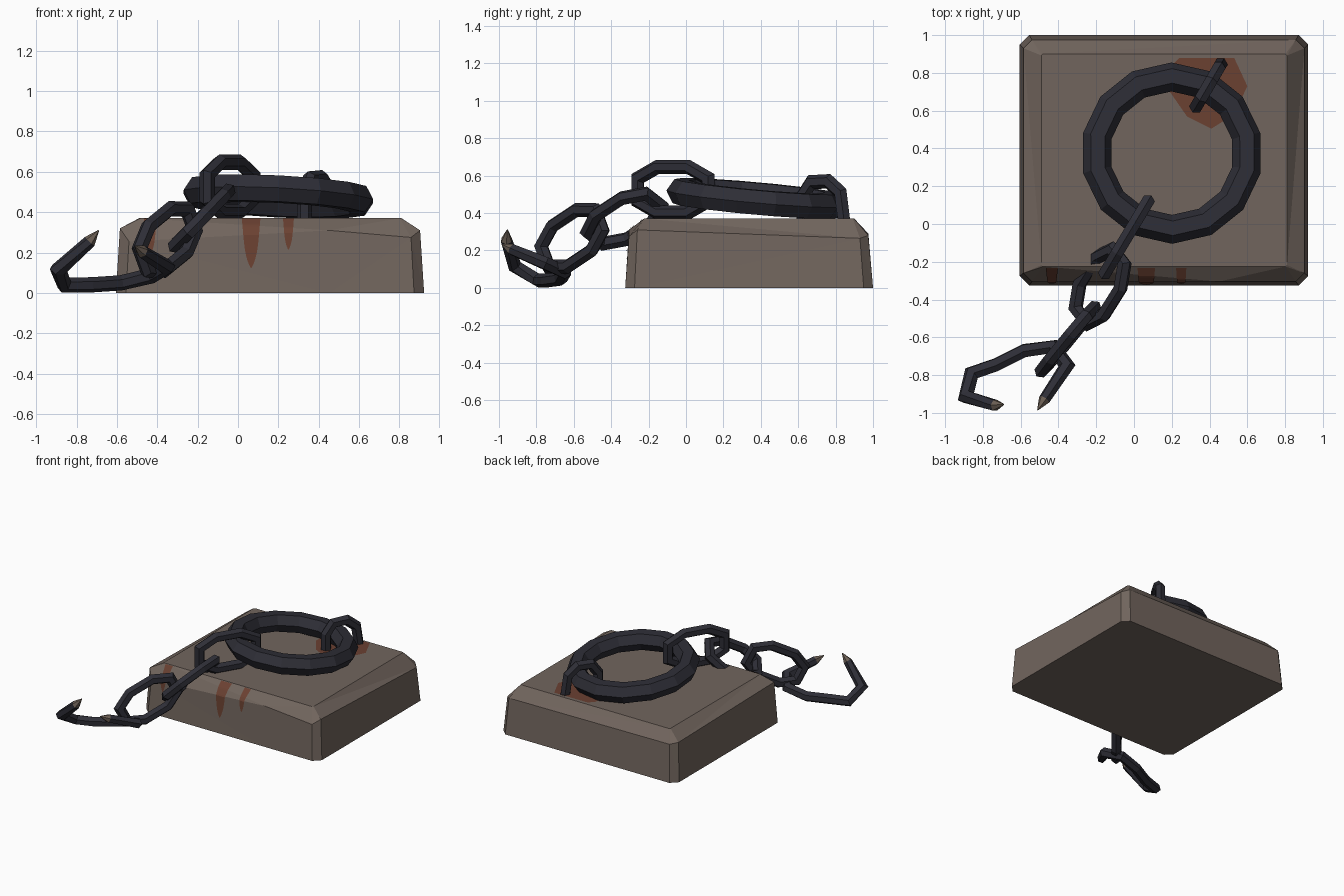
import bpy, bmesh, math
from mathutils import Vector
from mathutils.bvhtree import BVHTree

cube = bpy.data.objects.get("Cube")
if cube:
    bpy.data.objects.remove(cube, do_unlink=True)


def material(name, rgb):
    m = bpy.data.materials.new(name)
    m.use_nodes = True
    m.diffuse_color = (*rgb, 1)
    m.node_tree.nodes["Principled BSDF"].inputs["Base Color"].default_value = (*rgb, 1)
    return m


STONE = material("stone", (0.165, 0.13, 0.11))
IRON = material("dark_iron", (0.027, 0.027, 0.037))
RUST = material("rust", (0.145, 0.052, 0.031))
WORN = material("worn_metal", (0.15, 0.115, 0.09))


def finish(name, bm, *mats, fix_normals=True):
    if fix_normals:
        bmesh.ops.recalc_face_normals(bm, faces=bm.faces)
    mesh = bpy.data.meshes.new(name)
    bm.to_mesh(mesh)
    bm.free()
    for m in mats:
        mesh.materials.append(m)
    ob = bpy.data.objects.new(name, mesh)
    bpy.context.collection.objects.link(ob)
    return ob


def tube(name, pts, radii, normal, closed=False, tips=False):
    """Six-sided bar with mitred bends; ridges face along the bend plane."""
    pts = [Vector(p) for p in pts]
    count, sides = len(pts), 6
    if not isinstance(radii, list):
        radii = [radii] * count
    bm = bmesh.new()
    rings = []
    for i, p in enumerate(pts):
        before = pts[i - 1] if closed or i else None
        after = pts[(i + 1) % count] if closed or i < count - 1 else None
        d_in = (p - before).normalized() if before else (after - p).normalized()
        d_out = (after - p).normalized() if after else d_in
        t = (d_in + d_out).normalized()
        n = Vector(normal)
        n = (n - t * n.dot(t)).normalized()
        side = t.cross(n)
        mitre = 1 / max(t.dot(d_in), 0.7)
        ring = []
        for k in range(sides):
            a = math.tau * k / sides
            ring.append(bm.verts.new(p + radii[i] * (side * math.cos(a) * mitre + n * math.sin(a))))
        rings.append(ring)
    spans = count if closed else count - 1
    for i in range(spans):
        a, b = rings[i], rings[(i + 1) % count]
        for k in range(sides):
            j = (k + 1) % sides
            f = bm.faces.new((a[k], a[j], b[j], b[k]))
            f.material_index = int(tips and i in (0, spans - 1))
    if not closed:
        bm.faces.new(rings[0])
        bm.faces.new(rings[-1])
    return finish(name, bm, IRON, *([WORN] if tips else []))


def chain_link(name, centre, along, normal, half_len=0.21, half_wide=0.122):
    c, u, n = Vector(centre), Vector(along).normalized(), Vector(normal)
    n = (n - u * n.dot(u)).normalized()
    v = n.cross(u)
    quarter = [(half_len, 0.06), (0.095, half_wide)]
    outline = quarter + [(-a, b) for a, b in quarter[::-1]]
    outline += [(-a, -b) for a, b in outline]
    tube(name, [c + u * a + v * b for a, b in outline], 0.038, n, closed=True)


# Stone block: chamfered corners and an uneven sloping top edge
def outline(x0, x1, y0, y1, c, mid):
    return [(x0 + c, y0), (mid, y0), (x1 - c, y0), (x1, y0 + c), (x1, y1 - c),
            (x1 - c, y1), (x0 + c, y1), (x0, y1 - c), (x0, y0 + c)]


TOP = 0.37
fold = [0.255, 0.31, 0.275, 0.31, 0.265, 0.28, 0.29, 0.30, 0.32]
base = outline(-0.605, 0.922, -0.325, 1.0, 0.05, 0.45)
shoulder = outline(-0.585, 0.902, -0.305, 0.975, 0.045, 0.45)
crown = outline(-0.49, 0.81, -0.225, 0.9, 0.008, 0.45)
bm = bmesh.new()
loops = [[bm.verts.new((x, y, z)) for (x, y), z in zip(ring, heights)]
         for ring, heights in ((base, [0] * 9), (shoulder, fold), (crown, [TOP] * 9))]
for lo, hi in zip(loops, loops[1:]):
    for i in range(9):
        j = (i + 1) % 9
        bm.faces.new((lo[i], lo[j], hi[j], hi[i]))
bm.faces.new(loops[0][::-1])
bm.faces.new(loops[-1])
bmesh.ops.recalc_face_normals(bm, faces=bm.faces)
bmesh.ops.triangulate(bm, faces=bm.faces)
surface = BVHTree.FromBMesh(bm)
finish("stone_block", bm, STONE)

# Rust stain around the staple
bm = bmesh.new()
stain = [(0.20, 0.84), (0.19, 0.70), (0.28, 0.57), (0.41, 0.505), (0.53, 0.58),
         (0.60, 0.73), (0.53, 0.88), (0.24, 0.88)]
bm.faces.new([bm.verts.new((x, y, TOP + 0.004)) for x, y in stain])
finish("rust_stain", bm, RUST, fix_normals=False)

# Rust drips running down the front
def drip(name, x, half, bottom, rows=24):
    bm = bmesh.new()
    previous = None
    for r in range(rows + 1):
        t = r / rows
        z = TOP - 0.002 + (bottom - TOP) * t
        w = half * max(1 - 0.45 * t - 0.5 * t ** 5, 0.05)
        row = []
        for px in (x - w, x + w):
            hit = surface.ray_cast(Vector((px, -2, z)), Vector((0, 1, 0)))[0]
            row.append(bm.verts.new(hit - Vector((0, 0.006, -0.001))))
        if previous:
            bm.faces.new((previous[0], row[0], row[1], previous[1]))
        previous = row
    finish(name, bm, RUST, fix_normals=False)


drip("rust_drip_centre", 0.065, 0.046, 0.125)
drip("rust_drip_left", 0.25, 0.027, 0.215)
drip("rust_drip_right", -0.435, 0.032, 0.19)

# Large tilted ring
tilt = Vector((0.05, 0.09, 1)).normalized()
ax = Vector((1, 0, -0.05)).normalized()
ay = tilt.cross(ax)
middle = Vector((0.2, 0.375, 0.478))
steps = [math.tau * (i + 0.5) / 14 for i in range(14)]
tube("large_ring", [middle + 0.405 * (ax * math.cos(a) + ay * math.sin(a)) for a in steps],
     0.075, tilt, closed=True)

# Staple holding the ring to the block
foot, across = Vector((0.395, 0.735, 0)), Vector((0.5, 0.86, 0)).normalized()
arch = [(-0.13, 0.34), (-0.13, 0.49), (-0.075, 0.565), (0.03, 0.57), (0.105, 0.51), (0.13, 0.34)]
tube("ring_staple", [foot + across * s + Vector((0, 0, z)) for s, z in arch],
     0.038, across.cross(Vector((0, 0, 1))))

# Chain
chain_link("upper_link", (-0.04, -0.07, 0.525), (0.25, 0.42, 0), (0.86, -0.5, 0), 0.22)
chain_link("middle_link", (-0.18, -0.33, 0.37), (-0.22, -0.35, -0.23), (0.7, 0, -0.7))
chain_link("lower_link", (-0.35, -0.61, 0.265), (-0.27, -0.33, -0.22), (0.77, -0.63, 0.05))

# Broken open link with worn, pointed ends
broken = [(-0.69, -0.955, 0.31), (-0.735, -0.96, 0.255), (-0.89, -0.915, 0.115),
          (-0.86, -0.79, 0.04), (-0.73, -0.745, 0.04), (-0.58, -0.67, 0.05),
          (-0.43, -0.65, 0.085), (-0.355, -0.75, 0.13), (-0.475, -0.93, 0.205),
          (-0.51, -0.985, 0.232)]
tube("broken_link", broken, [0.003, 0.032] + [0.038] * 6 + [0.032, 0.003],
     (-0.1, 0.4, 0.9), tips=True)
